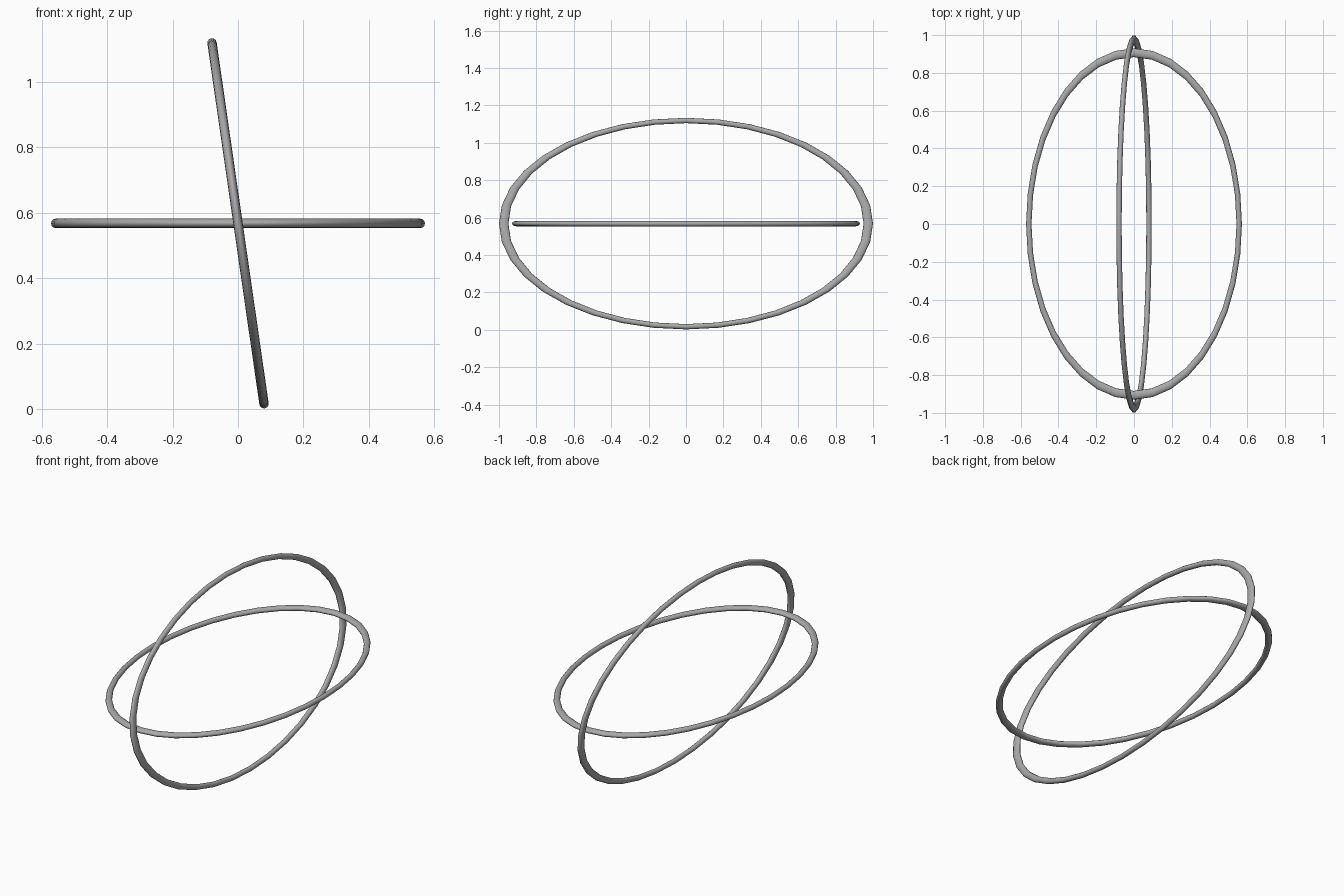
import bpy
import math

if "Cube" in bpy.data.objects:
    bpy.data.objects.remove(bpy.data.objects["Cube"])

MAJOR, MINOR = 0.557, 0.0143
CENTRE_Z = 0.568

grey = bpy.data.materials.new("mid_grey")
grey.diffuse_color = (0.4, 0.4, 0.4, 1.0)
grey.use_nodes = True
grey.node_tree.nodes["Principled BSDF"].inputs["Base Color"].default_value = grey.diffuse_color


def oval_ring(name, stretch, tilt):
    """A thin torus stretched along y, then turned about the y axis."""
    bpy.ops.mesh.primitive_torus_add(
        major_radius=MAJOR, minor_radius=MINOR,
        major_segments=36, minor_segments=12,
        location=(0, 0, CENTRE_Z), rotation=(0, tilt, 0))
    ring = bpy.context.object
    ring.name = name
    ring.scale = (1, stretch, 1)
    ring.data.materials.append(grey)
    bpy.ops.object.shade_smooth_by_angle(angle=math.radians(40))
    return ring


# Level ring
oval_ring("level_ring", 1.628, 0)

# Upright ring, leaning toward -x at the top
oval_ring("upright_ring", 1.75, math.radians(90 - 8.2))
